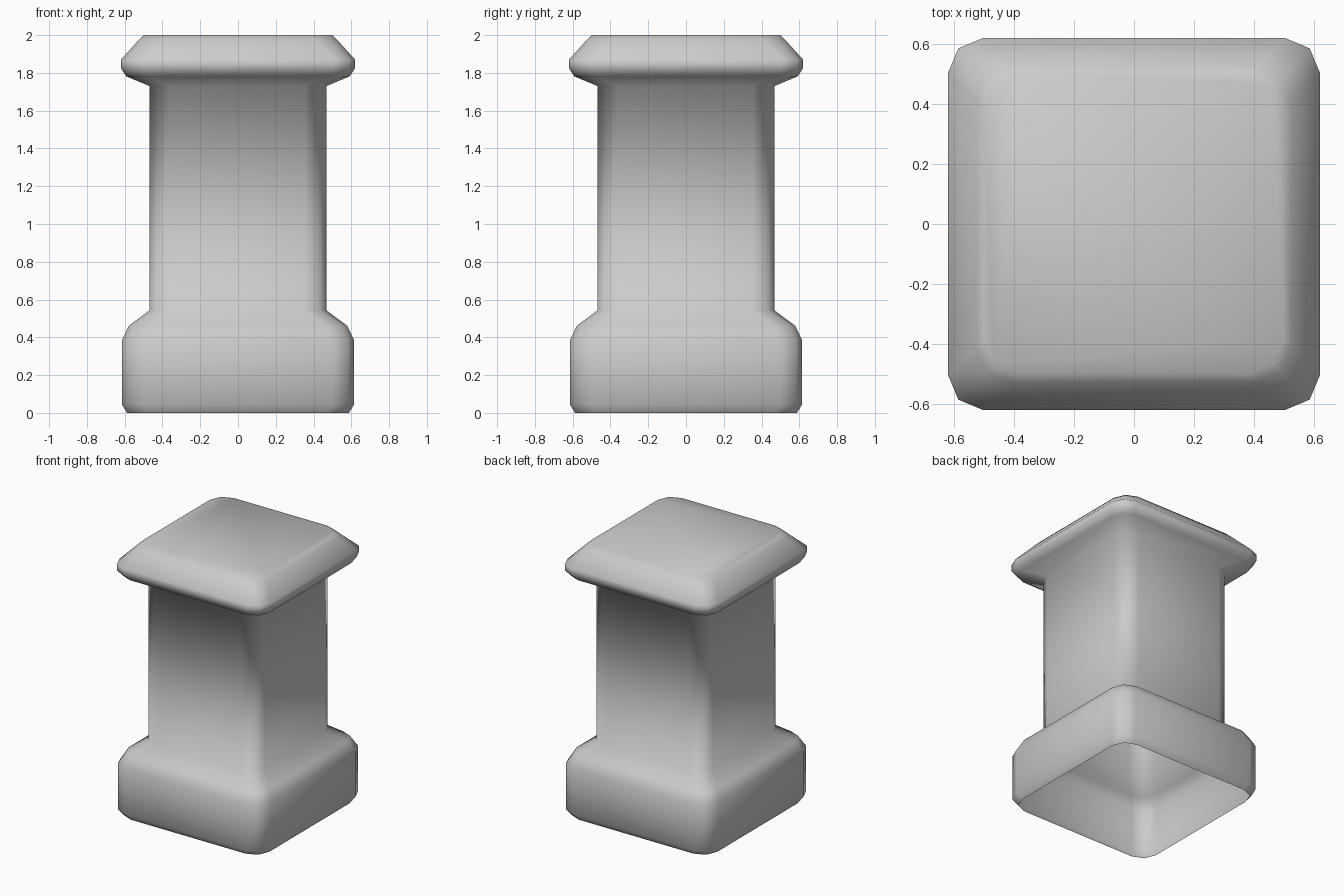
import bpy, bmesh

if "Cube" in bpy.data.objects:
    bpy.data.objects.remove(bpy.data.objects["Cube"])

# Profile: (half width, height) from the open bottom rim to the top
PROFILE = [
    (0.587, 0.0), (0.615, 0.045), (0.615, 0.385), (0.577, 0.462),   # plinth
    (0.468, 0.543), (0.468, 1.73),                                  # shaft
    (0.592, 1.782), (0.62, 1.825), (0.62, 1.87),                    # cap
    (0.525, 1.975), (0.50, 2.0),
]


def rounded_square(h, cut=0.115, inset=0.034):
    """Square outline with three points at each corner."""
    pts = []
    corner = [(h, h - cut), (h - inset, h - inset), (h - cut, h)]
    for _ in range(4):
        pts += corner
        corner = [(-y, x) for x, y in corner]
    return pts


# Pedestal: one hollow shell lofted through the profile rings
bm = bmesh.new()
rings = [[bm.verts.new((x, y, z)) for x, y in rounded_square(h)]
         for h, z in PROFILE]
for low, high in zip(rings, rings[1:]):
    n = len(low)
    for i in range(n):
        j = (i + 1) % n
        bm.faces.new((low[i], low[j], high[j], high[i]))
bm.faces.new(rings[-1])     # closed top, open underside

for f in bm.faces:
    f.smooth = True
mesh = bpy.data.meshes.new("pedestal")
bm.to_mesh(mesh)
bm.free()
pedestal = bpy.data.objects.new("pedestal", mesh)
bpy.context.collection.objects.link(pedestal)
